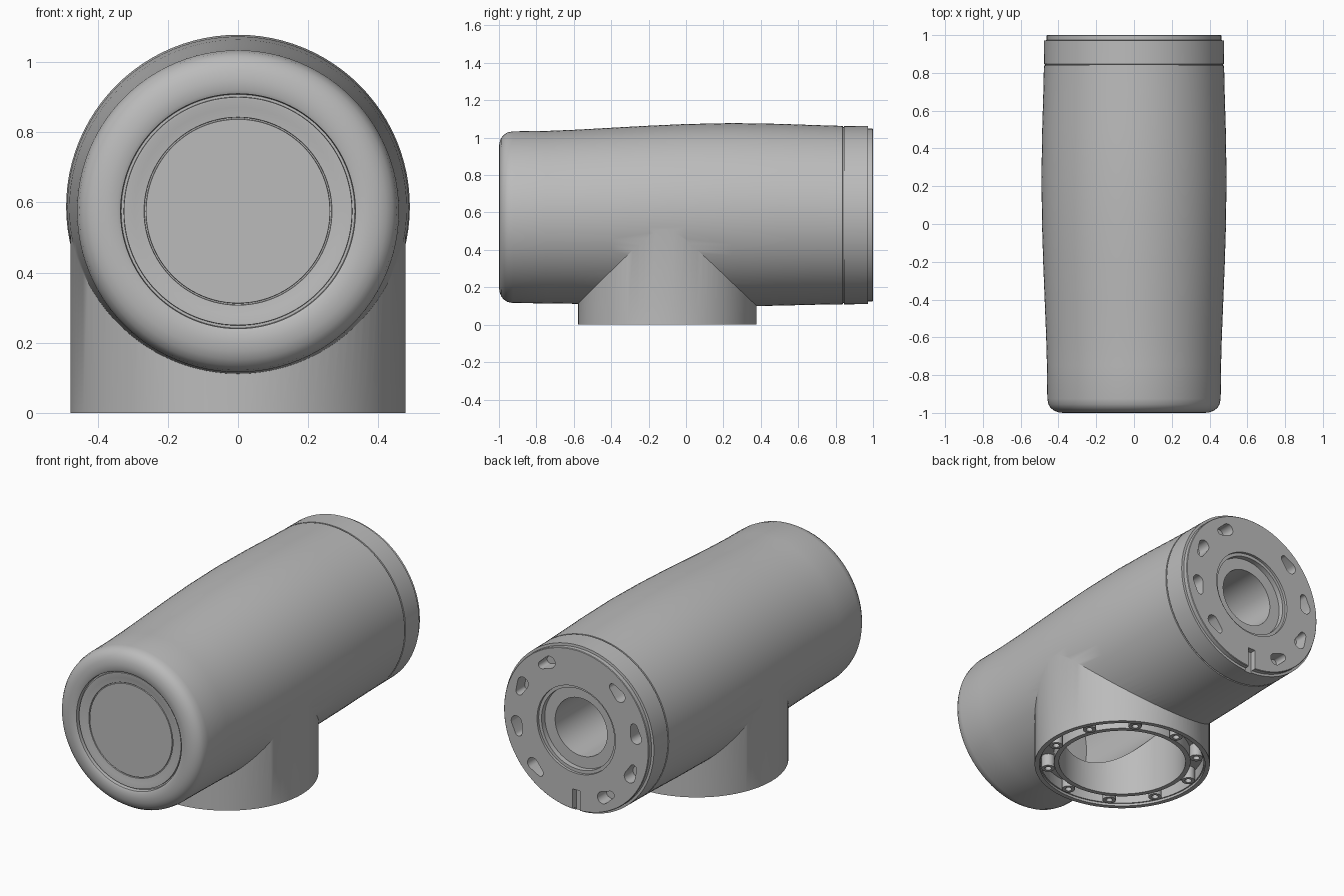
import bpy
import bmesh
from math import sin, cos, pi, radians
from mathutils import Matrix, Vector

if "Cube" in bpy.data.objects:
    bpy.data.objects.remove(bpy.data.objects["Cube"])

SEG = 96
AXIS_Z = 0.586     # height of the barrel axis at the back
PORT_Y = -0.10     # centre of the bottom port

grey = bpy.data.materials.new("housing_grey")
grey.use_nodes = True
grey.diffuse_color = (0.5, 0.5, 0.5, 1)
grey.node_tree.nodes["Principled BSDF"].inputs["Base Color"].default_value = (0.5, 0.5, 0.5, 1)


def make_object(name, bm):
    bmesh.ops.recalc_face_normals(bm, faces=bm.faces)
    mesh = bpy.data.meshes.new(name)
    bm.to_mesh(mesh)
    bm.free()
    mesh.materials.append(grey)
    obj = bpy.data.objects.new(name, mesh)
    bpy.context.scene.collection.objects.link(obj)
    return obj


def lathe(name, rings, axis, closed=False, seg=SEG):
    """Rings are (position, radius, centre) along the y or z axis."""
    bm = bmesh.new()
    loops = []
    for pos, r, c in rings:
        loop = []
        for i in range(seg):
            u, v = r * cos(2 * pi * i / seg), r * sin(2 * pi * i / seg)
            loop.append(bm.verts.new((u, pos, c + v) if axis == "y" else (u, c + v, pos)))
        loops.append(loop)
    pairs = list(zip(loops, loops[1:]))
    if closed:
        pairs.append((loops[-1], loops[0]))
    else:
        bm.faces.new(loops[0])
        bm.faces.new(loops[-1])
    for a, b in pairs:
        for i in range(seg):
            j = (i + 1) % seg
            bm.faces.new((a[i], a[j], b[j], b[i]))
    return make_object(name, bm)


def combine(target, other, operation="DIFFERENCE"):
    mod = target.modifiers.new("combine", "BOOLEAN")
    mod.operation = operation
    mod.solver = "EXACT"
    mod.object = other
    bpy.context.view_layer.objects.active = target
    bpy.ops.object.modifier_apply(modifier=mod.name)
    bpy.data.objects.remove(other)


# Barrel: rounded front with a dished cap, gentle bulge, seam and stepped back rim
F = 0.575
barrel_profile = [
    (-0.976, 0.262, F), (-0.970, 0.263, F), (-0.970, 0.267, F), (-0.976, 0.268, F),
    (-0.979, 0.295, F), (-0.984, 0.318, F), (-0.984, 0.325, F),
    (-0.970, 0.326, F), (-0.970, 0.333, F), (-0.994, 0.335, F), (-0.999, 0.345, F),
    (-1.0, 0.375, F), (-0.997, 0.40, F), (-0.988, 0.423, F), (-0.974, 0.441, F),
    (-0.955, 0.453, F), (-0.925, 0.459, F), (-0.75, 0.461, F),
    (-0.6, 0.465, 0.577), (-0.4, 0.473, 0.580), (-0.2, 0.481, 0.583),
    (0.0, 0.487, 0.586), (0.25, 0.490, 0.588), (0.5, 0.486, 0.588), (0.7, 0.480, 0.587),
    (0.838, 0.477, AXIS_Z), (0.839, 0.470, AXIS_Z), (0.845, 0.470, AXIS_Z),
    (0.846, 0.477, AXIS_Z), (0.972, 0.476, AXIS_Z), (0.973, 0.462, AXIS_Z),
    (0.997, 0.462, AXIS_Z), (1.0, 0.459, AXIS_Z),
]
housing = lathe("tee_housing", barrel_profile, "y")

# Bottom port joined to the barrel
combine(housing, lathe("port", [(0, 0.478, PORT_Y), (0.55, 0.478, PORT_Y)], "z"), "UNION")

# Hollow inside: barrel cavity and port opening
combine(housing, lathe("cavity", [(-0.88, 0.40, 0.58), (0.38, 0.40, 0.585)], "y"))
combine(housing, lathe("port_cut", [
    (-0.1, 0.452, PORT_Y), (0.014, 0.452, PORT_Y),
    (0.014, 0.345, PORT_Y), (0.5, 0.345, PORT_Y)], "z"))
combine(housing, lathe("port_pocket", [
    (-0.05, 0.372, PORT_Y), (-0.05, 0.445, PORT_Y),
    (0.08, 0.445, PORT_Y), (0.08, 0.372, PORT_Y)], "z", closed=True))

# Back flange: stepped recess and central bore
combine(housing, lathe("bore", [
    (1.1, 0.25, AXIS_Z), (0.985, 0.25, AXIS_Z), (0.985, 0.232, AXIS_Z),
    (0.955, 0.232, AXIS_Z), (0.955, 0.166, AXIS_Z), (0.3, 0.166, AXIS_Z)], "y"))

# Keyhole slots around the flange, leaving out the top and the bottom position
bm = bmesh.new()
for k in range(10):
    if k in (2, 7):
        continue
    points = []
    for shift, radius in ((4, 0.034), (-5, 0.021)):
        a = radians(24 + 36 * k + shift)
        centre = Vector((0.385 * cos(a), 0, AXIS_Z + 0.385 * sin(a)))
        for i in range(20):
            t = 2 * pi * i / 20
            for y in (0.92, 1.05):
                points.append(bm.verts.new(centre + Vector((radius * cos(t), y, radius * sin(t)))))
    hull = bmesh.ops.convex_hull(bm, input=points)
    loose = {g for g in hull["geom_interior"] if isinstance(g, bmesh.types.BMVert)}
    bmesh.ops.delete(bm, geom=list(loose), context="VERTS")
bmesh.ops.dissolve_limit(bm, angle_limit=0.01, verts=bm.verts, edges=bm.edges)
combine(housing, make_object("keyholes", bm))

# Alignment notch at the bottom of the flange
bm = bmesh.new()
bmesh.ops.create_cube(bm, size=1, matrix=Matrix.Translation((0, 1.0, AXIS_Z - 0.42))
                      @ Matrix.Diagonal((0.045, 0.07, 0.15, 1)))
combine(housing, make_object("notch", bm))

# Screw bosses inside the port rim
bosses = []
for k in range(10):
    a = radians(24 + 36 * k)
    boss = lathe("port_boss", [(0.008, 0.018, 0), (0.008, 0.036, 0),
                               (0.09, 0.036, 0), (0.09, 0.018, 0)], "z", closed=True, seg=20)
    boss.location = (0.408 * cos(a), PORT_Y + 0.408 * sin(a), 0)
    bosses.append(boss)

bpy.ops.object.select_all(action="DESELECT")
for obj in [housing] + bosses:
    obj.select_set(True)
bpy.context.view_layer.objects.active = housing
bpy.ops.object.shade_smooth_by_angle(angle=radians(30))
